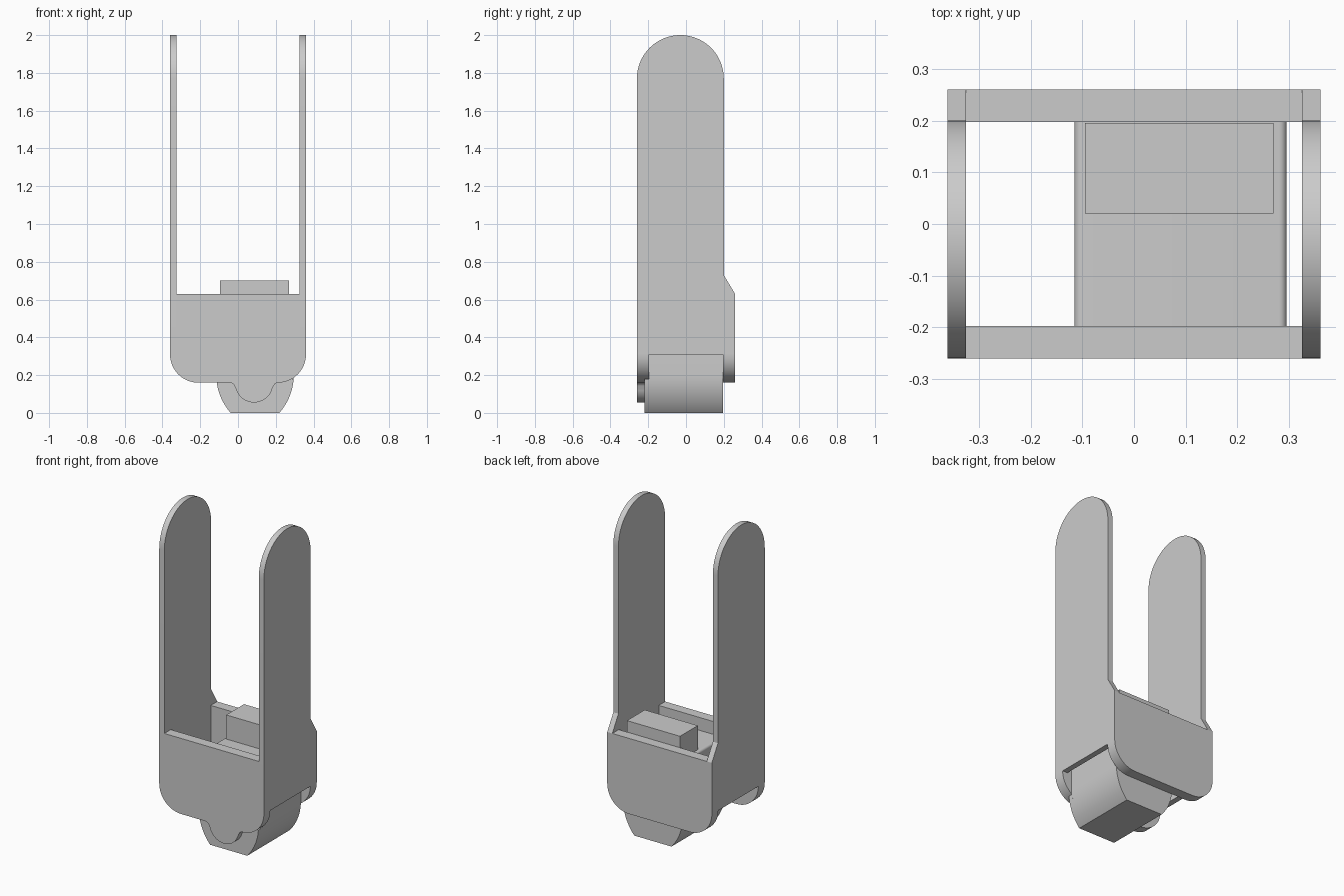
import bpy, bmesh
from math import cos, sin, radians
from mathutils import Vector

cube = bpy.data.objects.get("Cube")
if cube:
    bpy.data.objects.remove(cube, do_unlink=True)

grey = bpy.data.materials.new("plain grey")
grey.use_nodes = True
grey.diffuse_color = (0.6, 0.6, 0.6, 1)
grey.node_tree.nodes["Principled BSDF"].inputs["Base Color"].default_value = (0.6, 0.6, 0.6, 1)


def arc(cx, cz, r, start, end, steps=16):
    angles = [radians(start + (end - start) * i / steps) for i in range(steps + 1)]
    return [(cx + r * cos(a), cz + r * sin(a)) for a in angles]


def prism(name, outline, axis, low, high):
    """Extrude a closed outline along x or y between two positions."""
    def place(p):
        return Vector((low, p[0], p[1])) if axis == "x" else Vector((p[0], low, p[1]))
    bm = bmesh.new()
    face = bm.faces.new([bm.verts.new(place(p)) for p in outline])
    result = bmesh.ops.extrude_face_region(bm, geom=[face])
    move = Vector((high - low, 0, 0)) if axis == "x" else Vector((0, high - low, 0))
    bmesh.ops.translate(bm, vec=move,
                        verts=[v for v in result["geom"] if isinstance(v, bmesh.types.BMVert)])
    bmesh.ops.recalc_face_normals(bm, faces=bm.faces)
    mesh = bpy.data.meshes.new(name)
    bm.to_mesh(mesh)
    bm.free()
    mesh.materials.append(grey)
    obj = bpy.data.objects.new(name, mesh)
    bpy.context.collection.objects.link(obj)
    bpy.ops.object.select_all(action="DESELECT")
    obj.select_set(True)
    bpy.context.view_layer.objects.active = obj
    bpy.ops.object.shade_smooth_by_angle(angle=radians(30))
    return obj


OUT, IN = 0.36, 0.325      # outer and inner faces of the arms
BASE, RIM = 0.31, 0.63     # arm bottom and housing rim

# Side arms: round top, flared foot at the back
arm = [(-0.26, BASE), (0.26, BASE), (0.26, RIM), (0.2, 0.73)]
arm += arc(-0.03, 1.77, 0.23, 0, 180, 40)
prism("left_arm", arm, "x", IN, OUT)
prism("right_arm", arm, "x", -OUT, -IN)

# Housing end plates: rounded lower corners, inset above to meet the arms
upper = [(OUT, BASE), (IN, BASE), (IN, RIM), (-IN, RIM), (-IN, BASE)]
left_corner = arc(-0.21, BASE, 0.15, 180, 270)
right_corner = arc(0.21, BASE, 0.15, 270, 360)[:-1]
prism("back_plate", upper + left_corner + right_corner, "y", 0.197, 0.26)

# Front plate carries a round tab below its edge
tab = arc(-0.045, 0.13, 0.03, 90, 10, 5) + arc(0.085, 0.155, 0.1, 195, 345, 24) \
    + arc(0.215, 0.13, 0.03, 170, 90, 5)
front = [p for p in left_corner] + tab[:-1] + right_corner
prism("front_plate", upper + front, "y", -0.26, -0.197)

# Central body with curved lower flanks and softened top edges
body = arc(0.185, 0.2, 0.3, 180, 222) + arc(-0.005, 0.2, 0.3, 318, 360)
body += arc(0.28, 0.535, 0.015, 0, 90, 6) + arc(-0.1, 0.535, 0.015, 90, 180, 6)
prism("central_body", body, "y", -0.197, 0.197)

# Lower nose of the body, reaching in under the front plate
nose = arc(0.185, 0.2, 0.3, 184, 222) + arc(-0.005, 0.2, 0.3, 318, 356)
prism("body_nose", nose, "y", -0.22, -0.19)

# Raised block on top of the body
block = [(-0.095, 0.54), (0.27, 0.54), (0.27, 0.7), (-0.095, 0.7)]
prism("top_block", block, "y", 0.02, 0.195)
